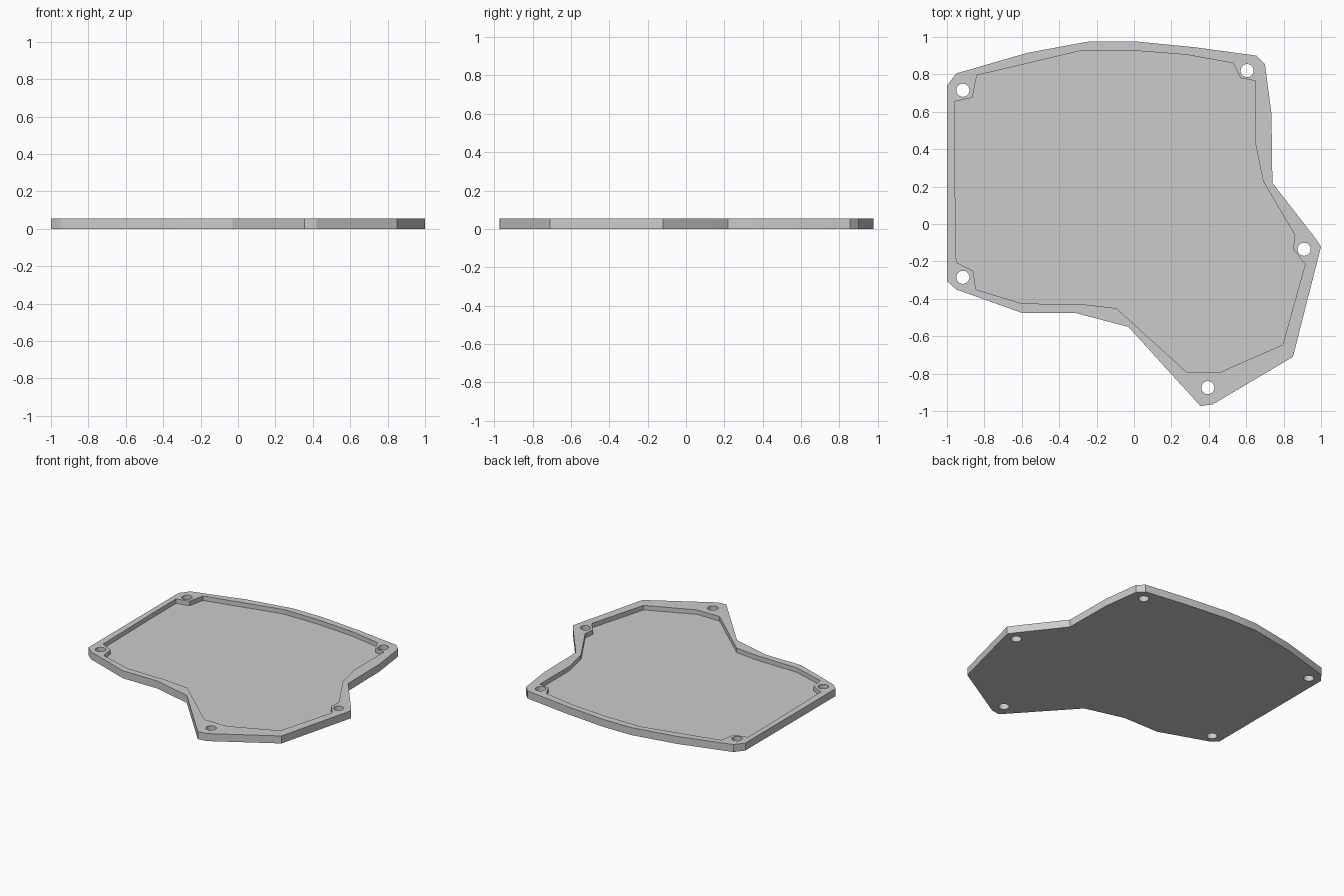
import bpy
import bmesh

HEIGHT = 0.055
FLOOR = 0.022
HOLE_RADIUS = 0.035

# Outline of the tray, clockwise from the left rear corner
OUTLINE = [
    (-1, .74), (-.95, .805), (-.57, .915), (-.235, .977), (0, .977),
    (.325, .945), (.655, .9), (.7, .855), (.735, .59), (.74, .22),
    (.965, -.07), (1, -.12), (.85, -.71), (.42, -.965), (.355, -.973),
    (-.03, -.55), (-.315, -.475), (-.6, -.475), (-.95, -.35), (-1, -.305),
]

# Edge of the recess, stepping inwards around the screw corners
RECESS = [
    (-.96, .655), (-.865, .675), (-.84, .795), (-.28, .927), (0, .927),
    (.28, .905), (.53, .86), (.57, .78), (.65, .765), (.65, .425),
    (.69, .23), (.86, -.06), (.85, -.135), (.915, -.215), (.795, -.645),
    (.465, -.79), (.28, -.79), (-.095, -.45), (-.27, -.43), (-.6, -.425),
    (-.845, -.35), (-.86, -.25), (-.95, -.205), (-.96, .4),
]

SCREW_HOLES = [(-.915, .715), (.605, .82), (.91, -.135), (.395, -.875), (-.915, -.285)]


def make_material(name, colour):
    material = bpy.data.materials.new(name)
    material.use_nodes = True
    material.diffuse_color = colour
    material.node_tree.nodes["Principled BSDF"].inputs["Base Color"].default_value = colour
    return material


def make_prism(name, points, bottom, top):
    """Extrude a flat outline into a closed solid."""
    bm = bmesh.new()
    base = bm.faces.new([bm.verts.new((x, y, bottom)) for x, y in points])
    extruded = bmesh.ops.extrude_face_region(bm, geom=[base], use_keep_orig=True)
    raised = [item for item in extruded["geom"] if isinstance(item, bmesh.types.BMVert)]
    bmesh.ops.translate(bm, verts=raised, vec=(0, 0, top - bottom))
    bmesh.ops.recalc_face_normals(bm, faces=bm.faces)
    mesh = bpy.data.meshes.new(name)
    bm.to_mesh(mesh)
    bm.free()
    obj = bpy.data.objects.new(name, mesh)
    bpy.context.collection.objects.link(obj)
    return obj


def make_hole_cutter(name, x, y):
    bpy.ops.mesh.primitive_cylinder_add(
        vertices=32, radius=HOLE_RADIUS, depth=HEIGHT * 4, location=(x, y, 0))
    cutter = bpy.context.object
    cutter.name = name
    return cutter


def cut(target, cutter):
    """Subtract the cutter, bake the result and discard the cutter."""
    cutter.hide_render = True
    modifier = target.modifiers.new("cut", "BOOLEAN")
    modifier.operation = "DIFFERENCE"
    modifier.solver = "EXACT"
    modifier.object = cutter
    bpy.context.view_layer.objects.active = target
    bpy.ops.object.modifier_apply(modifier=modifier.name)
    bpy.data.objects.remove(cutter, do_unlink=True)


default_cube = bpy.data.objects.get("Cube")
if default_cube:
    bpy.data.objects.remove(default_cube, do_unlink=True)

# Solid plate with a shallow recess, leaving a raised rim
tray = make_prism("cover_tray", OUTLINE, 0, HEIGHT)
tray.data.materials.append(make_material("plain grey", (0.6, 0.6, 0.6, 1)))
cut(tray, make_prism("recess_cutter", RECESS, FLOOR, HEIGHT * 2))

# Screw holes through the corners of the rim
for x, y in SCREW_HOLES:
    cut(tray, make_hole_cutter("screw_hole_cutter", x, y))

# Smooth hole walls, crisp edges everywhere else
bpy.ops.object.select_all(action="DESELECT")
tray.select_set(True)
bpy.context.view_layer.objects.active = tray
bpy.ops.object.shade_smooth_by_angle(angle=0.21)
